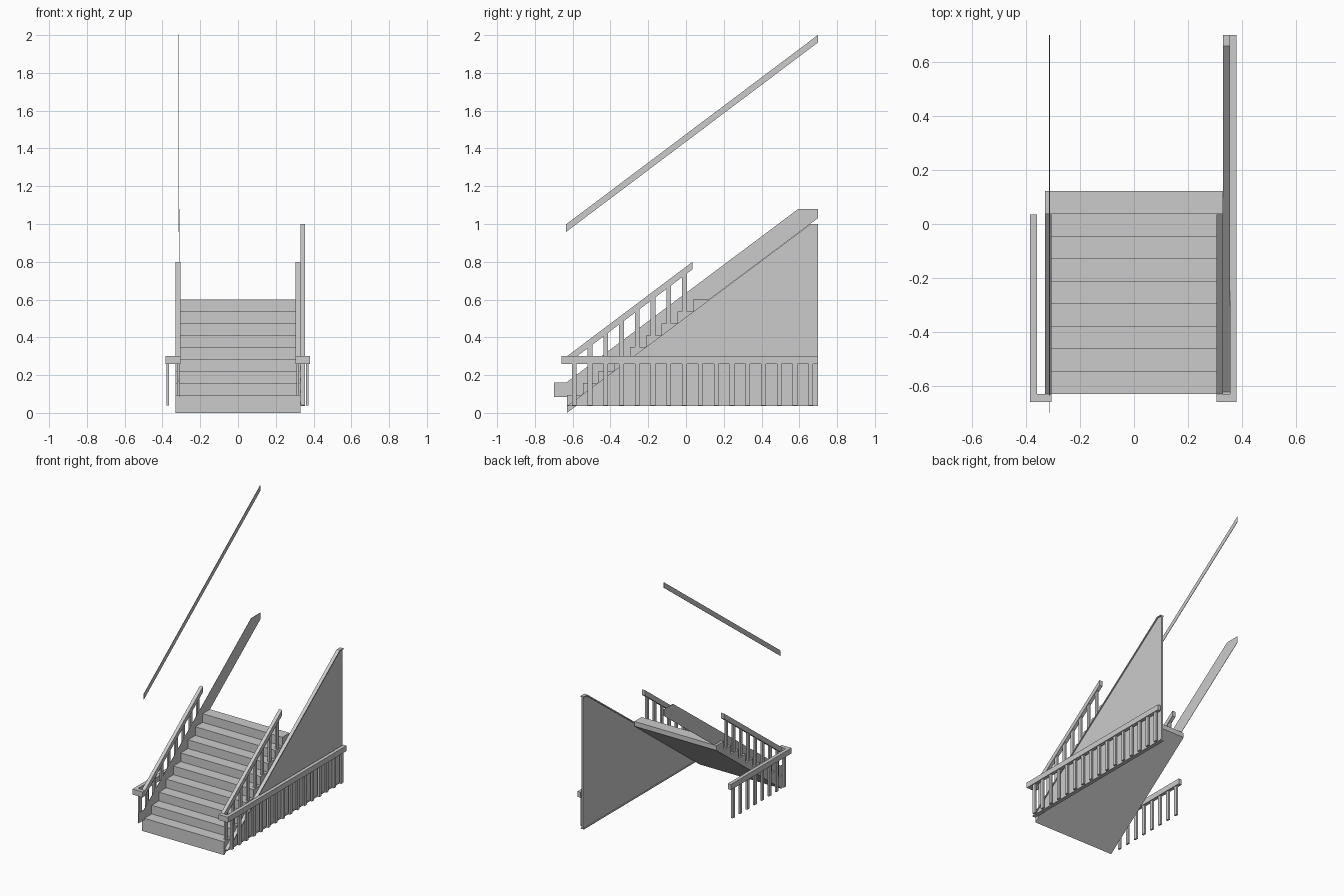
import bpy, bmesh

if "Cube" in bpy.data.objects:
    bpy.data.objects.remove(bpy.data.objects["Cube"])

SLOPE = 0.752
RUN, RISE, N = 0.0835, 0.063, 9
Y0 = -0.63                      # front of the stairs
FIRST = 0.6 - RISE * (N - 1)    # height of first tread

grey = bpy.data.materials.new("light_grey")
grey.diffuse_color = (0.6, 0.6, 0.6, 1)
grey.use_nodes = True
grey.node_tree.nodes["Principled BSDF"].inputs["Base Color"].default_value = grey.diffuse_color


def finish(name, bm):
    bmesh.ops.recalc_face_normals(bm, faces=bm.faces)
    me = bpy.data.meshes.new(name)
    bm.to_mesh(me)
    bm.free()
    me.materials.append(grey)
    ob = bpy.data.objects.new(name, me)
    bpy.context.collection.objects.link(ob)
    return ob


def add_profile(bm, x0, x1, pts):
    """Extrude a side (y, z) outline from x0 to x1."""
    face = bm.faces.new([bm.verts.new((x0, y, z)) for y, z in pts])
    ext = bmesh.ops.extrude_face_region(bm, geom=[face])
    moved = [v for v in ext["geom"] if isinstance(v, bmesh.types.BMVert)]
    bmesh.ops.translate(bm, verts=moved, vec=(x1 - x0, 0, 0))


def slab(bm, x0, x1, y0, y1, z0, z1):
    add_profile(bm, x0, x1, [(y0, z0), (y1, z0), (y1, z1), (y0, z1)])


def profile(name, x0, x1, pts):
    bm = bmesh.new()
    add_profile(bm, x0, x1, pts)
    return finish(name, bm)


def sloped(y0, y1, top0, thick):
    top1 = top0 + (y1 - y0) * SLOPE
    return [(y0, top0 - thick), (y1, top1 - thick), (y1, top1), (y0, top0)]


# Stair flight with sloping underside
y_end = Y0 + RUN * N
steps = [(Y0, 0.0)]
for k in range(N):
    z = FIRST + RISE * k
    steps += [(Y0 + RUN * k, z), (Y0 + RUN * (k + 1), z)]
steps.append((y_end, (y_end - Y0) * SLOPE))
profile("stair_flight", -0.33, 0.33, steps)

# Stair banisters, one baluster per tread
for side, s in (("left", -1), ("right", 1)):
    xa, xb = sorted((s * 0.305, s * 0.33))
    profile(side + "_stair_handrail", xa, xb, sloped(Y0, 0.035, 0.3, 0.04))
    bm = bmesh.new()
    for k in range(N - 1):
        y = -0.592 + RUN * k
        top = 0.27 + (y - Y0) * SLOPE
        slab(bm, s * 0.3175 - 0.0065, s * 0.3175 + 0.0065,
             y - 0.0125, y + 0.0125, FIRST + RISE * k, top)
    finish(side + "_stair_balusters", bm)

# Level balustrades beside the stairs, turning in at the front
for side, s, outer, inner, y1, count in (("left", -1, 0.385, 0.36, 0.035, 8),
                                         ("right", 1, 0.38, 0.355, 0.7, 16)):
    bm = bmesh.new()
    xa, xb = sorted((s * outer, s * inner))
    slab(bm, xa, xb, -0.63, y1, 0.26, 0.3)
    ca, cb = sorted((s * outer, s * 0.305))
    slab(bm, ca, cb, -0.66, -0.63, 0.26, 0.3)
    finish(side + "_level_handrail", bm)
    bm = bmesh.new()
    mid = s * (outer + inner) / 2
    for k in range(count):
        y = -0.592 + RUN * k
        slab(bm, mid - 0.0065, mid + 0.0065, y - 0.0125, y + 0.0125, 0.04, 0.26)
    finish(side + "_level_balusters", bm)

# Triangular side wall with a thin cap and sill
profile("side_wall", 0.337, 0.348,
        [(Y0, 0.036), (0.7, 0.036), (0.7, 1.0), (0.66, 1.0)])
profile("side_wall_cap", 0.33, 0.355,
        [(Y0, 0.036), (-0.618, 0.036), (0.664, 0.992), (0.7, 0.992),
         (0.7, 1.0), (0.66, 1.0)])
profile("side_wall_sill", 0.33, 0.355,
        [(Y0, 0.036), (0.7, 0.036), (0.7, 0.042), (Y0, 0.042)])

# Thin skirting board along the left wall
profile("wall_skirting", -0.3125, -0.3105,
        [(-0.7, 0.085), (-0.565, 0.085), (0.7, 1.032), (0.7, 1.08),
         (0.595, 1.08), (-0.635, 0.16), (-0.7, 0.16)])

# Thin wall handrail strip
profile("wall_handrail", -0.3145, -0.3115, sloped(-0.635, 0.7, 0.998, 0.04))
